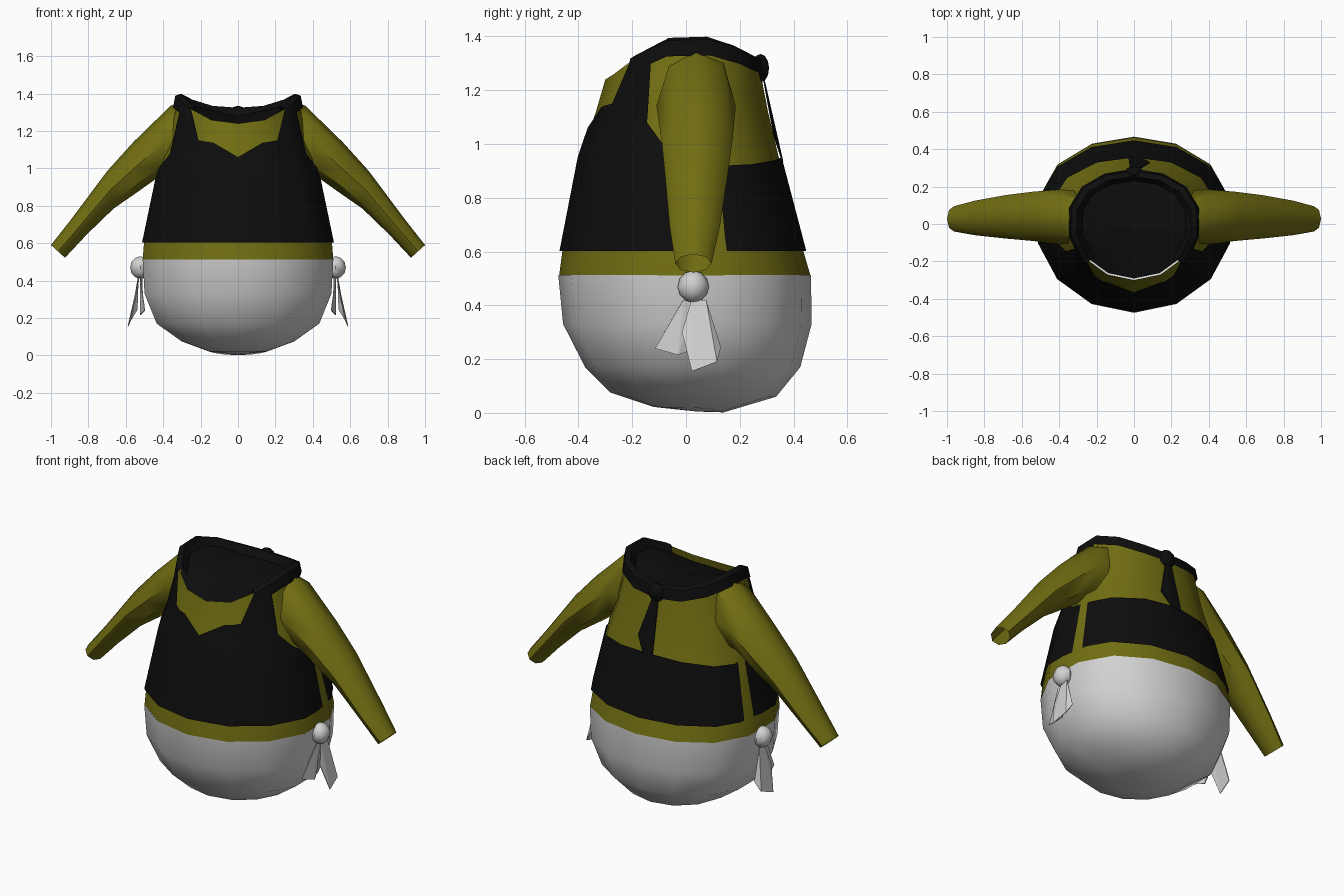
import bpy, bmesh, math
from mathutils import Vector

if "Cube" in bpy.data.objects:
    bpy.data.objects.remove(bpy.data.objects["Cube"])

N = 14  # sides around the body


def material(name, rgb):
    m = bpy.data.materials.new(name)
    m.diffuse_color = (*rgb, 1)
    m.use_nodes = True
    m.node_tree.nodes["Principled BSDF"].inputs["Base Color"].default_value = m.diffuse_color
    return m


OLIVE = material("olive cloth", (0.165, 0.155, 0.006))
BLACK = material("black cloth", (0.004, 0.004, 0.004))
GREY = material("pale grey cloth", (0.64, 0.64, 0.64))


def make(name, verts, faces, mat, smooth=True, mirror=False, thick=0):
    me = bpy.data.meshes.new(name)
    me.from_pydata([tuple(v) for v in verts], [], faces)
    bm = bmesh.new()
    bm.from_mesh(me)
    bmesh.ops.remove_doubles(bm, verts=bm.verts, dist=0.0005)
    bmesh.ops.recalc_face_normals(bm, faces=bm.faces)
    bm.to_mesh(me)
    bm.free()
    me.materials.append(mat)
    ob = bpy.data.objects.new(name, me)
    bpy.context.collection.objects.link(ob)
    if smooth:
        bpy.ops.object.select_all(action='DESELECT')
        ob.select_set(True)
        bpy.context.view_layer.objects.active = ob
        bpy.ops.object.shade_smooth_by_angle(angle=math.radians(45))
    if thick:
        ob.modifiers.new("thickness", 'SOLIDIFY').thickness = thick
    if mirror:
        ob.modifiers.new("mirror", 'MIRROR').use_bisect_axis[0] = False
    return ob


def grid_faces(rows, cols, closed):
    return [(r * cols + c, r * cols + (c + 1) % cols,
             (r + 1) * cols + (c + 1) % cols, (r + 1) * cols + c)
            for r in range(rows - 1) for c in range(cols if closed else cols - 1)]


def ring_point(i, ring):
    # ring = half width, front y, back y, z at front, side, back
    rx, yf, yb, zf, zs, zb = ring
    a = 2 * math.pi * i / N
    s, c = math.sin(a), math.cos(a)
    y = yf * c if c > 0 else yb * abs(c) ** 0.8
    z_end = zf if c > 0 else zb
    return Vector((rx * s * 1.025, y, z_end + (zs - z_end) * abs(s) ** 2.5))


def level(rx, yf, yb, z):
    return (rx, yf, yb, z, z, z)


TORSO = [level(.51, -.472, .463, .51), level(.503, -.46, .437, .6),
         level(.43, -.392, .345, .95), level(.375, -.335, .305, 1.12),
         (.32, -.30, .268, 1.24, 1.39, 1.31)]
SEAT = [level(.51, -.475, .465, .512), level(.50, -.457, .467, .33),
        level(.435, -.375, .425, .17), (.30, -.28, .335, .075, .075, .06),
        (.15, -.12, .14, .022, .02, .002)]

# Shirt body and rounded lower garment
make("shirt_body", [ring_point(i, r) for r in TORSO for i in range(N)],
     grid_faces(len(TORSO), N, True), OLIVE)
seat_verts = [ring_point(i, r) for r in SEAT for i in range(N)]
seat_faces = grid_faces(len(SEAT), N, True)
last = (len(SEAT) - 1) * N
seat_faces += [(last + i, last + (i + 1) % N, len(seat_verts)) for i in range(N)]
make("rounded_bottom", seat_verts + [Vector((0, .04, .005))], seat_faces, GREY)


def column(deg):
    f = (deg % 360) / 360 * N
    i, t = int(f), f - int(f)
    return [ring_point(i, r).lerp(ring_point(i + 1, r), t) for r in TORSO]


def surface(deg, z, offset):
    # point on the shirt at an angle and height, pushed outward
    col = column(deg)
    z = min(z, col[-1].z)
    for a, b in zip(col, col[1:]):
        if z <= b.z + 1e-6:
            p = a.lerp(b, (z - a.z) / (b.z - a.z))
            break
    return p + Vector((p.x, p.y, 0)).normalized() * offset


# Apron panel: notched chest, shoulder straps, low back
TOP = [(0, 1.06), (10, 1.10), (20, 1.137), (34, 1.15), (48, 1.5), (65, 1.5),
       (65.5, 1.08), (77, 1.0), (90, .94), (110, .92), (128.57, .925),
       (154.28, .94), (180, .95)]
HALF = [(d, min(z, column(d)[-1].z)) for d, z in TOP]
extra = [(25.71, 1.142), (51.43, column(51.43)[-1].z)]
HALF = sorted(HALF + extra)
LOOP = HALF + [(360 - d, z) for d, z in HALF[-2:0:-1]]
ROWS = [.603, .78, .95, 1.04, 1.12, 1.2, 1.5]
apron = [surface(d, min(h, z), .011) for h in ROWS for d, z in LOOP]
make("apron", apron, grid_faces(len(ROWS), len(LOOP), True), BLACK)

# Collar band from strap to strap around the back
angles = [48, 51.43, 64, 77.14, 90, 102.86, 128.57, 154.28, 180]
angles += [360 - a for a in angles[-2::-1]]
collar = []
for k in range(4):
    for d in angles:
        rim = column(d)[-1]
        if k == 0:
            p = surface(d, rim.z - .055, .016)
        elif k == 1:
            p = surface(d, rim.z, .016) + Vector((0, 0, .004))
        elif k == 2:
            p = Vector((rim.x * .95, rim.y * .95, rim.z + .014))
        else:
            p = Vector((rim.x * .86, rim.y * .86, rim.z - .03))
        collar.append(p)
make("collar", collar, grid_faces(4, len(angles), False), BLACK)

# Dark lining closing the neck opening
lining = []
for i in range(N):
    p = ring_point(i, TORSO[-1])
    lining.append(Vector((p.x * .97, p.y * .97, p.z - .035)))
make("neck_lining", lining + [Vector((0, 0, 1.28))],
     [(i, (i + 1) % N, N) for i in range(N)], BLACK)

# Sleeves: upper edge (x, z), lower edge (x, z), front y, back y
SLEEVE = [(.29, 1.36, .35, .96, -.10, .18), (.36, 1.335, .43, .95, -.11, .185),
          (.56, 1.14, .535, .875, -.09, .172), (.70, .985, .665, .785, -.078, .155),
          (.89, .73, .81, .645, -.06, .125), (1.0, .59, .925, .522, -.04, .095)]
S = 8
sleeve = []
for xt, zt, xb, zb, y0, y1 in SLEEVE:
    for k in range(S):
        a = 2 * math.pi * k / S
        c, s = math.cos(a), math.sin(a)
        sleeve.append(((xt + xb) / 2 + (xt - xb) / 2 * c, (y0 + y1) / 2 + (y1 - y0) / 2 * s,
                       (zt + zb) / 2 + (zt - zb) / 2 * c))
make("sleeve", sleeve, grid_faces(len(SLEEVE), S, True), OLIVE, mirror=True)


def knot(name, centre, radii, mat, mirror=False):
    bm = bmesh.new()
    bmesh.ops.create_uvsphere(bm, u_segments=8, v_segments=6, radius=1)
    verts = [Vector(centre) + Vector([a * b for a, b in zip(v.co, radii)]) for v in bm.verts]
    faces = [[v.index for v in f.verts] for f in bm.faces]
    bm.free()
    make(name, verts, faces, mat, mirror=mirror)


# Hip knots with two folded ribbon tails each
knot("hip_knot", (.522, .027, .47), (.055, .058, .06), GREY, True)
make("hip_ribbon_front",
     [(.525, -.01, .42), (.515, .045, .42), (.50, -.115, .24), (.525, -.03, .215), (.51, .01, .23)],
     [(0, 2, 3), (0, 3, 1), (1, 3, 4)], GREY, False, True, .004)
make("hip_ribbon_back",
     [(.53, .02, .42), (.535, .075, .42), (.55, -.015, .30), (.59, .022, .155),
      (.575, .115, .19), (.54, .13, .245)],
     [(0, 2, 3), (0, 3, 4, 1), (1, 4, 5)], GREY, False, True, .004)

# Neck knot and hanging tie at the back
knot("neck_knot", (0, .277, 1.282), (.05, .032, .053), BLACK)
make("neck_tie",
     [(-.02, .29, 1.25), (.02, .29, 1.25), (.085, .33, 1.03), (.03, .362, .935), (-.03, .362, .935)],
     [(0, 1, 3, 4), (1, 2, 3)], BLACK, False, False, .005)
